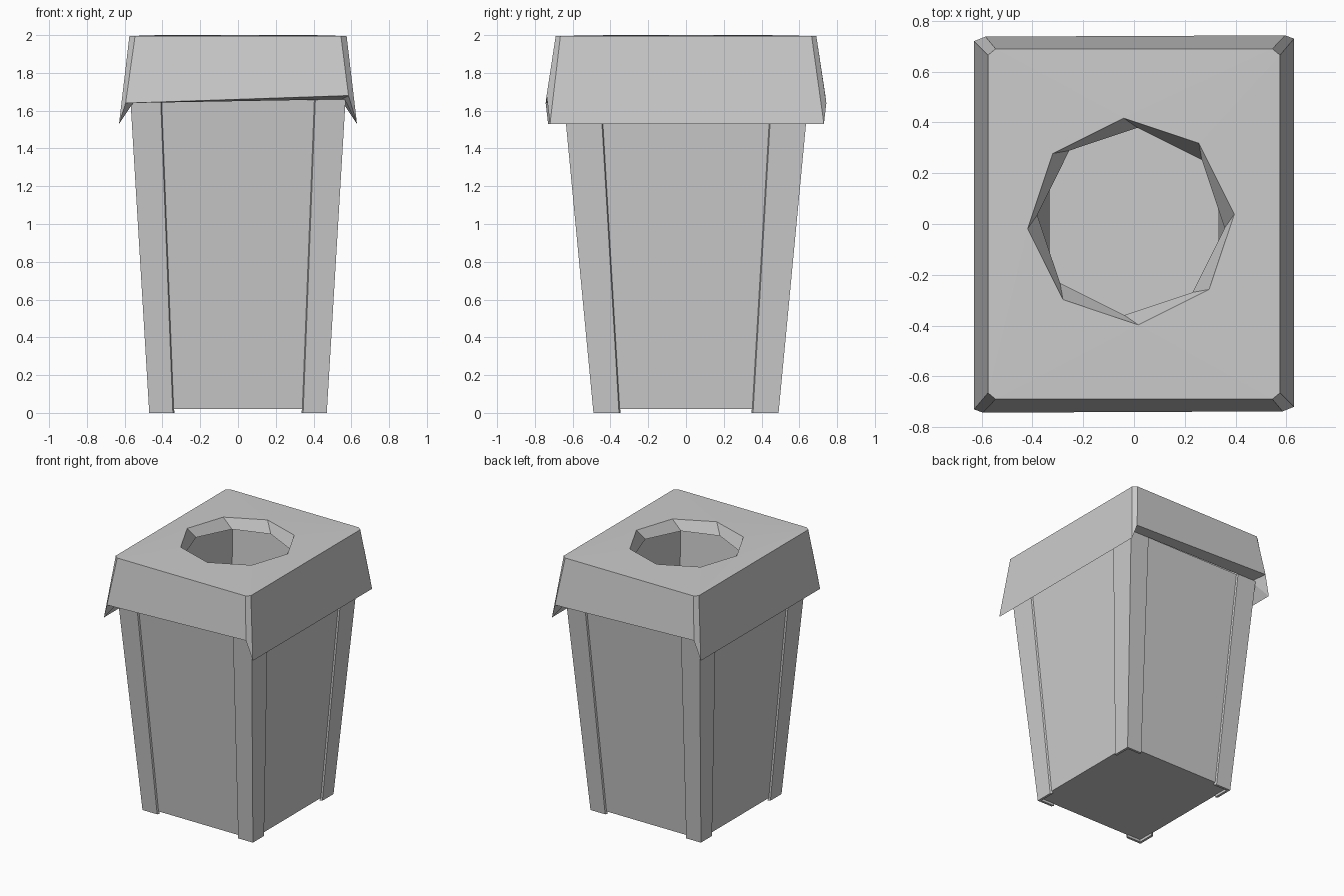
import bpy, bmesh
from math import cos, sin, radians

if "Cube" in bpy.data.objects:
    bpy.data.objects.remove(bpy.data.objects["Cube"])


def finish(bm, name, inward=False):
    bmesh.ops.recalc_face_normals(bm, faces=bm.faces)
    if inward:
        bmesh.ops.reverse_faces(bm, faces=bm.faces)
    me = bpy.data.meshes.new(name)
    bm.to_mesh(me)
    bm.free()
    ob = bpy.data.objects.new(name, me)
    bpy.context.collection.objects.link(ob)
    return ob


def ring(bm, pts):
    return [bm.verts.new(p) for p in pts]


def bridge(bm, a, b):
    n = len(a)
    for i in range(n):
        bm.faces.new((a[i], a[(i + 1) % n], b[(i + 1) % n], b[i]))


def fill_between(bm, a, b):
    edges = []
    for loop in (a, b):
        for i in range(len(loop)):
            v, w = loop[i], loop[(i + 1) % len(loop)]
            edges.append(bm.edges.get((v, w)) or bm.edges.new((v, w)))
    bmesh.ops.triangle_fill(bm, use_beauty=True, use_dissolve=False, edges=edges)


def rect(x, y, z):
    return [(x, -y, z), (x, y, z), (-x, y, z), (-x, -y, z)]


def half(z):
    # outer half width and depth of the tapered bin at height z
    return 0.47 + 0.06 * z, 0.49 + 0.095 * z


BODY_TOP = 1.66
T = 0.012

# tapered body panels, set back slightly from the corner posts
bm = bmesh.new()
(x0, y0), (x1, y1) = half(0.02), half(BODY_TOP)
lo = ring(bm, rect(x0 - T, y0 - T, 0.02))
hi = ring(bm, rect(x1 - T, y1 - T, BODY_TOP))
bridge(bm, lo, hi)
bm.faces.new(lo)
finish(bm, "body")


# thin L-shaped corner posts, bevelled at their inner edges
def post_section(z, wx, wy, sx, sy):
    x, y = half(z)
    t = T + 0.006
    pts = [(x, y), (x - wx, y), (x - wx - 0.008, y - t), (x - t, y - t),
           (x - t, y - wy - 0.008), (x, y - wy)]
    return [(sx * px, sy * py, z) for px, py in pts]


for sx, side in ((-1, "left"), (1, "right")):
    for sy, end in ((-1, "front"), (1, "back")):
        bm = bmesh.new()
        lo = ring(bm, post_section(0, 0.125, 0.135, sx, sy))
        hi = ring(bm, post_section(BODY_TOP, 0.16, 0.195, sx, sy))
        bridge(bm, lo, hi)
        bm.faces.new(lo)
        bm.faces.new(hi)
        finish(bm, f"corner_post_{end}_{side}")

# lid: chamfered flaring skirt, low at the sides, with an eight-sided opening
bm = bmesh.new()


def turned(pts):
    return pts + [(-x, -y, z) for x, y, z in pts]


top = ring(bm, turned([(0.575, -0.665, 1.995), (0.575, 0.665, 1.995),
                       (0.545, 0.69, 1.995), (-0.545, 0.69, 1.995)]))
skirt = ring(bm, turned([(0.63, -0.72, 1.53), (0.63, 0.73, 1.53),
                         (0.595, 0.743, 1.64), (-0.585, 0.738, 1.68)]))
bx, by = half(1.65)
under = ring(bm, turned([(bx, -by + 0.02, 1.65), (bx, by - 0.02, 1.65),
                         (bx - 0.02, by, 1.65), (-bx + 0.02, by, 1.66)]))
bridge(bm, top, skirt)
bridge(bm, skirt, under)


def octagon(r, start, z):
    return [(-0.012 + r * cos(radians(start + 45 * i)),
             0.01 + r * sin(radians(start + 45 * i)), z) for i in range(8)]


rim = ring(bm, octagon(0.408, 4, 2.0))
rim_low = ring(bm, octagon(0.37, -4, 1.92))
bridge(bm, rim, rim_low)
fill_between(bm, top, rim)
inner = ring(bm, rect(0.44, 0.56, 1.92))
fill_between(bm, inner, rim_low)
finish(bm, "lid")

# inner liner seen through the opening
bm = bmesh.new()
lo = ring(bm, rect(0.33, 0.395, 0.1))
hi = ring(bm, rect(0.44, 0.56, 1.92))
bridge(bm, lo, hi)
bm.faces.new(lo)
finish(bm, "inner_liner", inward=True)
